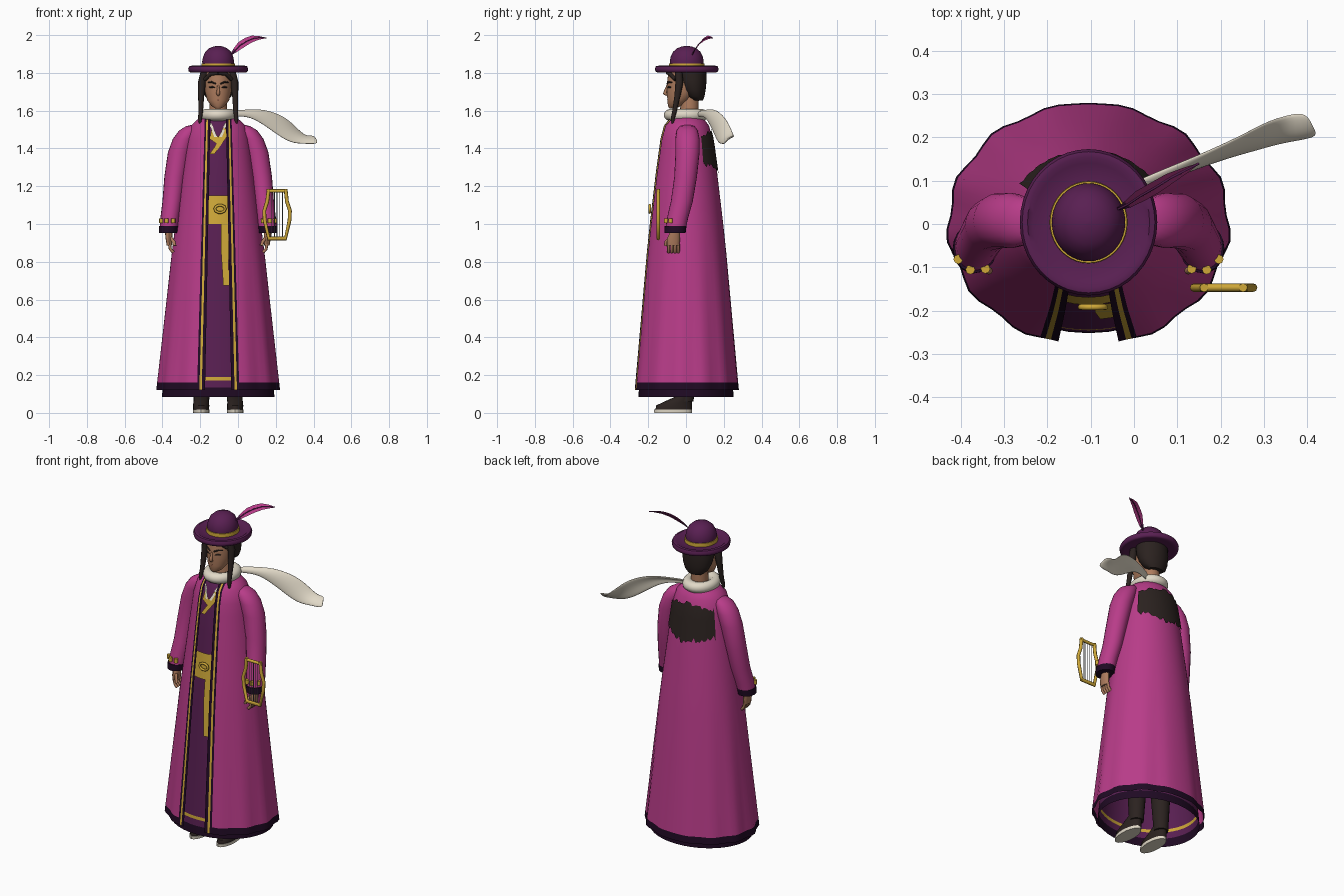
import bpy, bmesh, math, random
from mathutils import Vector

if "Cube" in bpy.data.objects:
    bpy.data.objects.remove(bpy.data.objects["Cube"])

random.seed(4)
CX = -0.105  # body axis


def mat(name, *rgb):
    m = bpy.data.materials.new(name)
    m.diffuse_color = (*rgb, 1)
    m.use_nodes = True
    m.node_tree.nodes["Principled BSDF"].inputs["Base Color"].default_value = m.diffuse_color
    return m


MAGENTA = mat("magenta cloth", 0.48, 0.045, 0.25)
PLUM = mat("plum cloth", 0.10, 0.014, 0.085)
TRIM = mat("dark trim", 0.014, 0.003, 0.017)
GOLD = mat("gold", 0.62, 0.39, 0.04)
CREAM = mat("cream wool", 0.75, 0.69, 0.57)
SKIN = mat("skin", 0.42, 0.20, 0.11)
HAIR = mat("dark brown", 0.024, 0.016, 0.014)
LIP = mat("lip", 0.28, 0.08, 0.06)
GREY = mat("string grey", 0.25, 0.25, 0.25)


def make(name, verts, faces, mats, idx=None, closed=True, angle=40):
    me = bpy.data.meshes.new(name)
    me.from_pydata([tuple(v) for v in verts], [], faces)
    for m in mats:
        me.materials.append(m)
    if idx:
        for p, i in zip(me.polygons, idx):
            p.material_index = i
    if closed:
        bm = bmesh.new()
        bm.from_mesh(me)
        bmesh.ops.recalc_face_normals(bm, faces=bm.faces)
        bm.to_mesh(me)
        bm.free()
    ob = bpy.data.objects.new(name, me)
    bpy.context.collection.objects.link(ob)
    bpy.ops.object.select_all(action='DESELECT')
    ob.select_set(True)
    bpy.context.view_layer.objects.active = ob
    bpy.ops.object.shade_smooth_by_angle(angle=math.radians(angle))
    return ob


def grid(name, rows, mats, rule=lambda r, c: 0, wrap=False, caps=False, angle=40):
    """Skin rows of points; rule(row, column) picks the material."""
    n = len(rows[0])
    faces, idx = [], []
    for r in range(len(rows) - 1):
        for c in range(n if wrap else n - 1):
            d = (c + 1) % n
            faces.append((r * n + c, r * n + d, (r + 1) * n + d, (r + 1) * n + c))
            idx.append(rule(r, c))
    if caps:
        faces += [tuple(range(n))[::-1], tuple(range((len(rows) - 1) * n, len(rows) * n))]
        idx += [rule(0, 0), rule(len(rows) - 2, 0)]
    return make(name, [p for row in rows for p in row], faces, mats, idx, caps, angle)


def loft(name, rings, mats, rule=lambda r, c: 0, n=20, caps=True, angle=40):
    """Stack of level ellipses (x, y, z, rx, ry), x measured from the body axis."""
    rows = [[(CX + x + rx * math.sin(k * math.tau / n), y - ry * math.cos(k * math.tau / n), z)
             for k in range(n)] for x, y, z, rx, ry in rings]
    return grid(name, rows, mats, rule, True, caps, angle)


def tube(name, pts, radius, m, cyclic=False, res=2):
    cu = bpy.data.curves.new(name, 'CURVE')
    cu.dimensions = '3D'
    cu.bevel_depth, cu.bevel_resolution, cu.use_fill_caps = radius, res, True
    sp = cu.splines.new('POLY')
    sp.points.add(len(pts) - 1)
    for p, q in zip(sp.points, pts):
        p.co = (*q[:3], 1)
        p.radius = q[3] if len(q) > 3 else 1
    sp.use_cyclic_u = cyclic
    cu.materials.append(m)
    ob = bpy.data.objects.new(name, cu)
    bpy.context.collection.objects.link(ob)


# Robe silhouette: height, half width, half depth
PROFILE = [(0.085, .328, .283), (0.12, .325, .28), (0.85, .245, .213), (1.0, .226, .197), (1.27, .19, .165),
           (1.45, .165, .14), (1.52, .145, .122), (1.55, .115, .1), (1.57, .08, .075)]


def size(z):
    for (z0, a0, b0), (z1, a1, b1) in zip(PROFILE, PROFILE[1:]):
        if z <= z1:
            f = (z - z0) / (z1 - z0)
            return a0 + f * (a1 - a0), b0 + f * (b1 - b0)
    return PROFILE[-1][1:]


def robe_point(t, z, off=0.0):
    a, b = size(z)
    k = 1 + 0.022 * math.cos(13 * t) * max(0, (1.0 - z)) * min(1, abs(math.sin(t)) * 2)
    return (CX + (a + off) * k * math.sin(t), -(b + off) * k * math.cos(t), z)


# Open coat with trimmed front edges and hem
heights = [0.12, 0.16, 0.35, 0.6, 0.85, 1.0, 1.15, 1.27, 1.38, 1.45, 1.52, 1.55, 1.57]
coat = []
for z in heights:
    f = (z - 0.12) / 1.4
    gap, w, a = 0.07 - 0.028 * f, 0.042 - 0.012 * f, size(z)[0]
    edge = [math.asin(min(0.95, (gap + w * s) / a)) for s in (0, .42, .72, 1)]
    span = math.tau - 2 * edge[-1]
    ts = edge + [edge[-1] + span * k / 52 for k in range(1, 52)] + [math.tau - e for e in edge[::-1]]
    coat.append([robe_point(t, z) for t in ts])
last = len(coat[0]) - 2
grid("coat", coat, [MAGENTA, TRIM, GOLD],
     lambda r, c: 2 if c in (1, last - 1) else 1 if min(c, last - c) < 3 or r == 0 else 0)

# Inner robe with dark hem and gold line
rz = [0.085, 0.135, 0.172, 0.19, 0.5, 0.85, 1.0, 1.27, 1.45, 1.52, 1.55]
loft("inner_robe", [(0, 0, z, size(z)[0] - .03, size(z)[1] - .032 + .014 * min(1, z)) for z in rz],
     [PLUM, TRIM, GOLD], lambda r, c: 1 if r == 0 else 2 if r == 2 else 0, 40, False)
loft("belt", [(0, 0, z, size(z)[0] - .022, size(z)[1] - .01) for z in (1.0, 1.075, 1.15)], [GOLD], n=40, caps=False)


def front_plate(name, pts, m, off=-0.008):
    """Flat piece lying on the front of the inner robe."""
    vs = [(x, -(size(z)[1] + off) * math.sqrt(1 - ((x - CX) / size(z)[0]) ** 2), z) for x, z in pts]
    make(name, vs, [tuple(range(len(vs)))], [m], closed=False)


front_plate("sash_tail", [(-.09, .86), (-.078, .675), (-.048, .675), (-.052, 1.01), (-.09, 1.01)], GOLD)
front_plate("gold_lapel", [(-.15, 1.37), (-.13, 1.40), (-.06, 1.50), (-.06, 1.46), (-.125, 1.37)], GOLD)
front_plate("gold_collar", [(-.15, 1.45), (-.105, 1.42), (-.06, 1.5), (-.075, 1.51), (-.105, 1.46), (-.14, 1.5)], GOLD, -.009)
for s in (-1, 1):
    front_plate("white_collar", [(CX + s * .05, 1.535), (CX + s * .035, 1.535), (CX + s * .005, 1.46),
                                 (CX + s * .02, 1.46)][::-s], CREAM, -.005)
tube("belt_knot", [(CX + .01 + .028 * math.cos(k * .63), -.192, 1.08 + .02 * math.sin(k * .63)) for k in range(10)],
     .007, GOLD, True)

# Long hair spread over the back of the coat, ragged at both ends
cols = [math.pi + 0.98 * (k / 16 - 1) for k in range(33)]
tops = [1.50 - .03 * abs(k / 16 - 1) + random.uniform(-.01, .01) for k in range(33)]
ends = [1.285 + .03 * abs(k / 16 - 1) + random.uniform(-.022, .015) for k in range(33)]
grid("back_hair", [[robe_point(t, e + (u - e) * r / 5, .007) for t, u, e in zip(cols, tops, ends)]
                   for r in range(6)], [HAIR])

# Arms, hands, legs and boots on both sides
for s in (-1, 1):
    loft("sleeve", [(s * x, y, z, rx, ry) for x, y, z, rx, ry in (
        (.262, -.055, .975, .048, .054), (.256, -.045, 1.03, .05, .056), (.243, -.022, 1.12, .052, .058),
        (.228, -.002, 1.25, .057, .06), (.205, .008, 1.38, .061, .064), (.18, .008, 1.45, .06, .064),
        (.155, .006, 1.495, .052, .056), (.135, .006, 1.518, .035, .038), (.12, .006, 1.527, .01, .01))], [MAGENTA])
    loft("cuff", [(s * .265, -.058, .953, .049, .056), (s * .262, -.055, .99, .051, .058)], [TRIM])
    for k in range(3):
        t = -.7 + .7 * k
        x, y = CX + s * (.258 + .051 * math.sin(t + .3)), -.05 - .058 * math.cos(t + .3)
        tube("cuff_button", [(x, y, 1.005), (x, y, 1.03)], .011, GOLD)
    loft("palm", [(s * .258, -.068, .885, .014, .032), (s * .26, -.066, .92, .018, .035),
                  (s * .262, -.058, .96, .02, .026)], [SKIN], n=12)
    for k in range(4):
        y = -.092 + .017 * k
        tube("finger", [(CX + s * .258, y, .895), (CX + s * .254, y, .868), (CX + s * .238, y, .85)], .008, SKIN)
    tube("thumb", [(CX + s * .25, -.085, .925), (CX + s * .235, -.105, .905), (CX + s * .23, -.108, .885)], .009, SKIN)
    loft("leg", [(s * .088, .0, .06, .04, .04), (s * .085, .0, .25, .05, .055), (s * .08, 0, .8, .07, .08)], [HAIR])
    loft("boot", [(s * .09, -.065, .015, .042, .098), (s * .09, -.062, .04, .043, .095),
                  (s * .09, -.035, .065, .04, .068), (s * .089, -.005, .09, .04, .042)], [HAIR])
    loft("sole", [(s * .09, -.068, 0, .043, .1), (s * .09, -.068, .017, .044, .101)], [CREAM])

# Head and neck
loft("neck", [(0, .015, 1.5, .05, .05), (0, .02, 1.68, .045, .048)], [SKIN])
loft("face", [(0, -.072, 1.612, .015, .016), (0, -.06, 1.625, .036, .036), (0, -.038, 1.655, .058, .06),
              (0, -.018, 1.70, .07, .084), (0, -.01, 1.75, .074, .09), (0, -.002, 1.815, .074, .09)], [SKIN], n=28)
tube("nose", [(CX, -.098, 1.735, .5), (CX, -.108, 1.705, .8), (CX, -.112, 1.692, 1.1), (CX, -.1, 1.683, .7)], .01, SKIN)
tube("lips", [(CX - .018, -.089, 1.655, .4), (CX, -.095, 1.657, 1), (CX + .018, -.089, 1.655, .4)], .005, LIP)
for s in (-1, 1):
    tube("eye", [(CX + s * .017, -.096, 1.722, .5), (CX + s * .032, -.09, 1.726), (CX + s * .047, -.079, 1.724, .5)],
         .006, HAIR)
    tube("eyebrow", [(CX + s * .012, -.099, 1.742), (CX + s * .035, -.09, 1.752), (CX + s * .055, -.073, 1.75, .5)],
         .0045, HAIR)
    # Side locks framing the face
    tube("side_lock", [(CX + s * .072, -.04, 1.81, 1.2), (CX + s * .086, -.035, 1.75, 1.3),
                       (CX + s * .09, -.045, 1.68, 1), (CX + s * .092, -.06, 1.6, .75),
                       (CX + s * .096, -.07, 1.56, .65), (CX + s * .096, -.07, 1.525, .3)], .017, HAIR)
    tube("parted_fringe", [(CX, -.096, 1.80), (CX + s * .04, -.084, 1.795), (CX + s * .07, -.055, 1.765)], .011, HAIR)
loft("hair", [(0, .06, 1.655, .045, .03), (0, .05, 1.675, .07, .048), (0, .04, 1.71, .086, .064),
              (0, .032, 1.76, .094, .077), (0, .025, 1.82, .092, .082)], [HAIR], n=28)

# Hat: one turned profile, a gold band and a feather
hat = [(.14, 1.806), (.156, 1.802), (.166, 1.808), (.169, 1.822), (.163, 1.835), (.15, 1.838), (.137, 1.829),
       (.088, 1.829), (.09, 1.86), (.085, 1.885), (.072, 1.912), (.05, 1.931), (.025, 1.94), (.003, 1.943)]
loft("hat", [(0, .004, z, r * .94, r) for r, z in hat], [PLUM], n=40, angle=50)
loft("hat_band", [(0, .004, 1.828, .09, .095), (0, .004, 1.85, .089, .094)], [GOLD], n=40)
side = Vector((-.55, .45, .7))
quill = [(-.04, .033, 1.895, .004), (-.015, .045, 1.92, .014), (.015, .065, 1.948, .022), (.05, .085, 1.97, .022),
         (.085, .107, 1.984, .019), (.12, .125, 1.987, .011), (.15, .14, 1.985, .002)]
grid("feather", [[Vector(q[:3]) + side * q[3] * k for k in (-1, 0, 1)] for q in quill], [MAGENTA, PLUM],
     lambda r, c: 1 if r == 0 else 0)
tube("feather_quill", [q[:3] for q in quill], .003, PLUM)

# Scarf: collar roll and a blown tail
bpy.ops.mesh.primitive_torus_add(location=(CX, 0, 1.577), major_radius=.078, minor_radius=.031,
                                 major_segments=32, minor_segments=12)
roll = bpy.context.object
roll.name = "scarf_roll"
roll.scale = (.92, 1.08, 1)
roll.data.materials.append(CREAM)
bpy.ops.object.shade_smooth()
tail = [(-.05, .075, 1.60, -.05, .06, 1.565), (.05, .12, 1.605, .03, .09, 1.572), (.14, .155, 1.61, .1, .115, 1.55),
        (.25, .205, 1.572, .2, .15, 1.475), (.31, .24, 1.51, .28, .17, 1.425), (.36, .255, 1.462, .35, .19, 1.425),
        (.40, .26, 1.472, .43, .2, 1.42)]
rows = []
for q in tail:
    u, v = Vector(q[:3]), Vector(q[3:])
    rows.append([u, u.lerp(v, .5) + Vector((.004, -.012, .004)), v])
ob = grid("scarf_tail", rows, [CREAM], angle=80)
sol = ob.modifiers.new("thickness", 'SOLIDIFY')
sol.thickness, sol.offset = .012, 0
ob.modifiers.new("soft", 'SUBSURF').levels = 2
ob.modifiers["soft"].render_levels = 2

# Lyre: angular frame, crossbar and strings
LX, LY = .207, -.147
frame = [(.045, 1.185), (.052, 1.12), (.068, 1.07), (.066, 1.02), (.045, .925)]
outline = [(LX - x, LY, z) for x, z in frame] + [(LX + x, LY, z) for x, z in frame[::-1]]
tube("lyre_frame", outline, .01, GOLD)
for z, h in ((1.175, .055), (.922, .05)):
    tube("lyre_bar", [(LX - h, LY, z), (LX + h, LY, z)], .009, GOLD)
for k in range(5):
    x = LX + (k - 2) * .014
    tube("lyre_string", [(x, LY, .925), (x, LY, 1.175)], .002, GREY, res=0)
